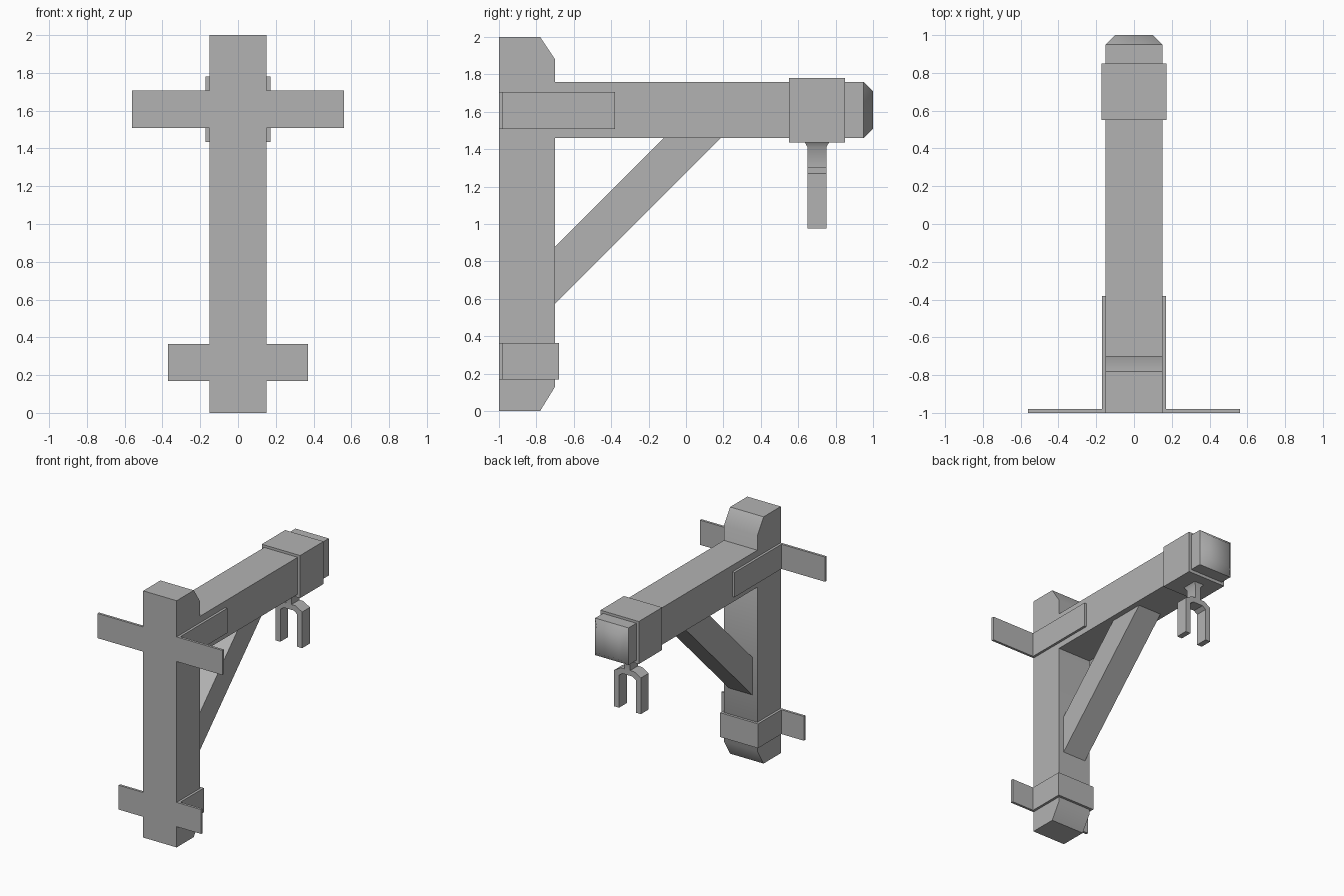
import bpy, bmesh, math

if "Cube" in bpy.data.objects:
    bpy.data.objects.remove(bpy.data.objects["Cube"])

# Dark grey shared by every part
GREY = bpy.data.materials.new("dark_grey")
GREY.diffuse_color = (.45, .45, .45, 1)
GREY.use_nodes = True
GREY.node_tree.nodes["Principled BSDF"].inputs["Base Color"].default_value = GREY.diffuse_color


def finish(name, bm, angle=None):
    bmesh.ops.recalc_face_normals(bm, faces=bm.faces)
    me = bpy.data.meshes.new(name)
    bm.to_mesh(me)
    bm.free()
    me.materials.append(GREY)
    ob = bpy.data.objects.new(name, me)
    bpy.context.collection.objects.link(ob)
    if angle:
        bpy.ops.object.select_all(action='DESELECT')
        ob.select_set(True)
        bpy.context.view_layer.objects.active = ob
        bpy.ops.object.shade_smooth_by_angle(angle=math.radians(angle))
    return ob


def prism(name, pts, axis, lo, hi, angle=None):
    """Extrude a 2D profile along an axis: x (pts = y,z), y (x,z) or z (x,y)."""
    place = {'x': lambda a, b, t: (t, a, b),
             'y': lambda a, b, t: (a, t, b),
             'z': lambda a, b, t: (a, b, t)}[axis]
    bm = bmesh.new()
    rings = [[bm.verts.new(place(a, b, t)) for a, b in pts] for t in (lo, hi)]
    bm.faces.new(rings[0])
    bm.faces.new(rings[1])
    n = len(pts)
    for i in range(n):
        j = (i + 1) % n
        bm.faces.new((rings[0][i], rings[0][j], rings[1][j], rings[1][i]))
    return finish(name, bm, angle)


def loft(name, rings, angle=None):
    """Skin four-sided rings of 3D points and cap both ends."""
    bm = bmesh.new()
    rs = [[bm.verts.new(p) for p in r] for r in rings]
    bm.faces.new(rs[0])
    bm.faces.new(rs[-1])
    for a, b in zip(rs, rs[1:]):
        for i in range(4):
            j = (i + 1) % 4
            bm.faces.new((a[i], a[j], b[j], b[i]))
    return finish(name, bm, angle)


SIGNS = ((-1, -1), (1, -1), (1, 1), (-1, 1))

# Upright post with chamfered ends
prism("post", [(-1, 0), (-.78, 0), (-.70, .13), (-.70, 1.88), (-.78, 2), (-1, 2)],
      'x', -.15, .15, 40)

# Horizontal beam, with a softly shaded tapered tip
beam = loft("beam", [[(sx * r, y, 1.61 + sz * r) for sx, sz in SIGNS]
                     for y, r in ((-.72, .15), (.95, .15), (1.0, .10))])
for f in beam.data.polygons:
    f.use_smooth = f.center.y > .9

# Diagonal brace
prism("brace", [(-.70, .575), (.185, 1.46), (-.12, 1.46), (-.70, .88)], 'x', -.105, .105)

# Upper L-shaped wall brackets, one each side
for side, s in (("left", -1), ("right", 1)):
    prism("upper_bracket_" + side,
          [(s * x, y) for x, y in ((.15, -1), (.56, -1), (.56, -.98), (.17, -.98),
                                   (.17, -.38), (.15, -.38))], 'z', 1.507, 1.707)

# Lower strap wrapping the post, with wall flanges
half = [(.15, -.70), (.15, -1), (.37, -1), (.37, -.98), (.17, -.98), (.17, -.68)]
prism("lower_strap", half + [(-x, y) for x, y in reversed(half)], 'z', .168, .365)

# Collar near the beam tip
prism("collar", [(sx * .172, 1.6075 + sz * .1725) for sx, sz in SIGNS], 'y', .55, .85)

# Hanging fork: crown with two prongs
right = [(.025, 1.305), (.06, 1.305), (.12, 1.27), (.12, .977),
         (.075, .977), (.075, 1.24), (.045, 1.262)]
prism("fork", right + [(-x, z) for x, z in reversed(right)], 'y', .65, .75)

# Stem with a flared foot joining the fork to the collar
loft("fork_stem", [[(sx * a, .70 + sy * b, z) for sx, sy in SIGNS]
                   for z, a, b in ((1.30, .025, .05), (1.41, .025, .05), (1.437, .045, .065))], 60)
